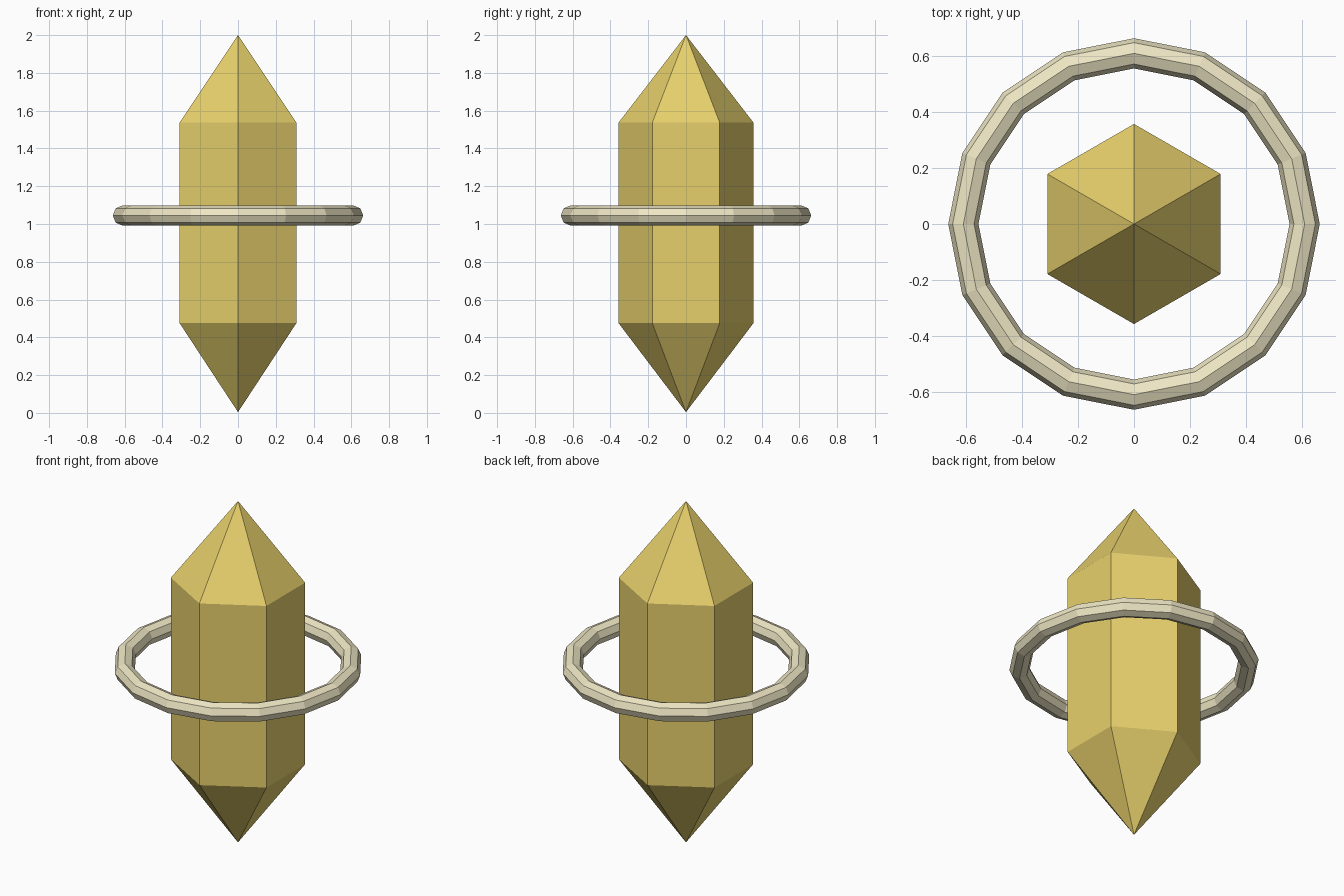
import bpy, bmesh
from math import cos, sin, pi

if "Cube" in bpy.data.objects:
    bpy.data.objects.remove(bpy.data.objects["Cube"])


def rings_mesh(name, rows, color, wrap=False):
    """Skin rows of points (single points act as tips) into a flat-shaded object."""
    bm = bmesh.new()
    vr = [[bm.verts.new(p) for p in row] for row in rows]
    pairs = list(zip(vr, vr[1:])) + ([(vr[-1], vr[0])] if wrap else [])
    for a, b in pairs:
        n = max(len(a), len(b))
        for i in range(n):
            j = (i + 1) % n
            quad = [a[i % len(a)], a[j % len(a)], b[j % len(b)], b[i % len(b)]]
            bm.faces.new(list(dict.fromkeys(quad)))
    bmesh.ops.recalc_face_normals(bm, faces=bm.faces)
    me = bpy.data.meshes.new(name)
    bm.to_mesh(me)
    bm.free()
    mat = bpy.data.materials.new(name + "_material")
    mat.diffuse_color = color
    mat.use_nodes = True
    mat.node_tree.nodes["Principled BSDF"].inputs["Base Color"].default_value = mat.diffuse_color
    me.materials.append(mat)
    ob = bpy.data.objects.new(name, me)
    bpy.context.collection.objects.link(ob)
    return ob


def circle(r, z, n, start=0.0):
    return [(r * cos(start + 2 * pi * i / n), r * sin(start + 2 * pi * i / n), z)
            for i in range(n)]


# Hexagonal crystal, pointed at both ends, corners facing front and back
rings_mesh("crystal", [[(0, 0, 0.004)],
                       circle(0.357, 0.475, 6, pi / 2),
                       circle(0.357, 1.537, 6, pi / 2),
                       [(0, 0, 2.0)]], (0.80, 0.63, 0.15, 1))

# Floating ring: 16 segments around, 8-sided section
MAJOR, MINOR, RING_Z = 0.609, 0.054, 1.045
section = [2 * pi * k / 8 for k in range(8)]
rings_mesh("floating_ring",
           [circle(MAJOR + MINOR * cos(a), RING_Z + MINOR * sin(a), 16) for a in section],
           (0.85, 0.79, 0.55, 1), wrap=True)
